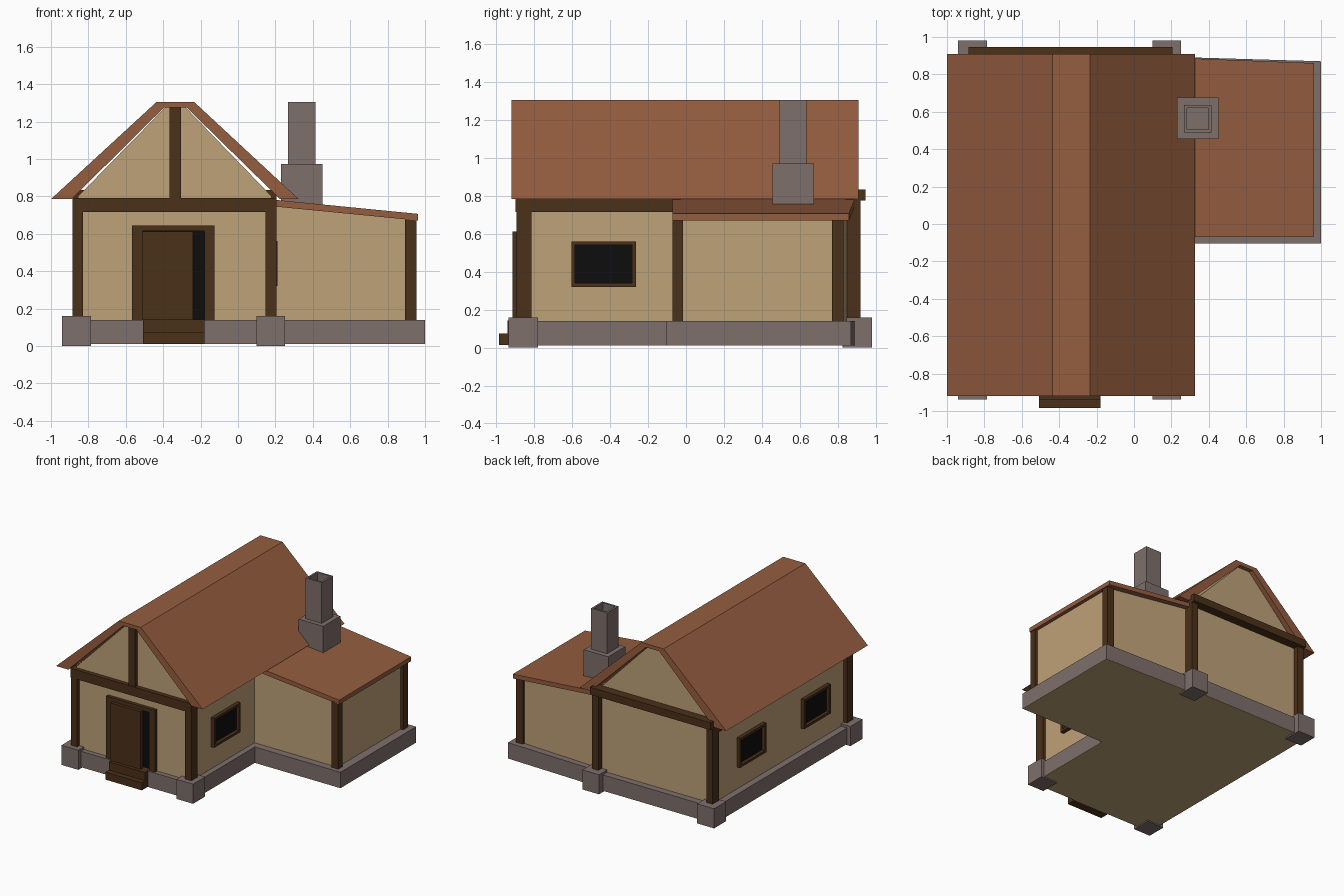
import bpy, bmesh
from mathutils import Vector

if "Cube" in bpy.data.objects:
    bpy.data.objects.remove(bpy.data.objects["Cube"])


def material(name, rgb):
    m = bpy.data.materials.new(name)
    m.diffuse_color = (*rgb, 1)
    m.use_nodes = True
    m.node_tree.nodes["Principled BSDF"].inputs["Base Color"].default_value = m.diffuse_color
    return m


ROOF = material("roof_tile", (0.30, 0.11, 0.05))
WALL = material("plaster", (0.52, 0.36, 0.19))
WOOD = material("dark_wood", (0.07, 0.03, 0.01))
STONE = material("stone", (0.21, 0.16, 0.15))
DARK = material("dark_opening", (0.004, 0.004, 0.004))


def finish(name, bm, mat):
    bmesh.ops.recalc_face_normals(bm, faces=bm.faces)
    me = bpy.data.meshes.new(name)
    bm.to_mesh(me)
    bm.free()
    me.materials.append(mat)
    ob = bpy.data.objects.new(name, me)
    bpy.context.collection.objects.link(ob)
    return ob


def prism(name, points, direction, mat):
    """Extrude a flat 3D outline along a direction."""
    bm = bmesh.new()
    face = bm.faces.new([bm.verts.new(p) for p in points])
    ext = bmesh.ops.extrude_face_region(bm, geom=[face])["geom"]
    moved = [v for v in ext if isinstance(v, bmesh.types.BMVert)]
    bmesh.ops.translate(bm, verts=moved, vec=Vector(direction))
    # extrude_face_region may drop the start cap, so restore it if needed
    bmesh.ops.holes_fill(bm, edges=[e for e in bm.edges if e.is_boundary])
    return finish(name, bm, mat)


def along_y(name, profile, y0, y1, mat):
    return prism(name, [(x, y0, z) for x, z in profile], (0, y1 - y0, 0), mat)


def along_z(name, outline, z0, z1, mat):
    return prism(name, [(x, y, z0) for x, y in outline], (0, 0, z1 - z0), mat)


def box(name, x, y, z, mat):
    return along_z(name, [(x[0], y[0]), (x[1], y[0]), (x[1], y[1]), (x[0], y[1])],
                   z[0], z[1], mat)


# Stone base, underside and corner stones
base = [(-0.91, -0.905), (0.225, -0.905), (0.225, -0.105), (1.0, -0.105),
        (1.0, 0.87), (0.225, 0.893), (0.225, 0.93), (-0.91, 0.93)]
along_z("stone_base", base, 0.013, 0.14, STONE)
along_z("floor_underside", base, 0.01, 0.013, WALL)
for side, x in (("left", (-0.94, -0.787)), ("right", (0.10, 0.25))):
    for end, y in (("front", (-0.937, -0.78)), ("back", (0.825, 0.98))):
        box(f"corner_stone_{end}_{side}", x, y, (0, 0.16), STONE)

# Plaster bodies of the main house and the side room
along_y("main_walls", [(-0.855, 0.1), (0.18, 0.1), (0.18, 0.80), (-0.28, 1.275),
                       (-0.39, 1.275), (-0.855, 0.80)], -0.865, 0.875, WALL)
side_walls = along_z("side_room_walls", [(0.17, -0.045), (0.93, -0.045), (0.93, 0.81),
                                         (0.17, 0.85)], 0.1, 0.76, WALL)
for v in side_walls.data.vertices:
    if v.co.z > 0.5 and v.co.x > 0.5:
        v.co.z = 0.68

# Roofs
along_y("main_roof", [(-1, 0.785), (-0.435, 1.305), (-0.235, 1.305), (0.325, 0.785),
                      (0.225, 0.785), (-0.275, 1.275), (-0.395, 1.275), (-0.89, 0.785)],
        -0.92, 0.91, ROOF)
side_roof = along_z("side_room_roof", [(0.19, -0.07), (0.963, -0.07), (0.963, 0.86),
                                       (0.19, 0.89)], 0, 0.036, ROOF)
for v in side_roof.data.vertices:
    v.co.z += 0.746 - (v.co.x - 0.19) * 0.098

# Timber posts
for side, x in (("left", (-0.885, -0.828)), ("right", (0.148, 0.206))):
    box(f"post_front_{side}", x, (-0.895, -0.815), (0.14, 0.79), WOOD)
    box(f"post_back_{side}", x, (0.84, 0.92), (0.14, 0.79), WOOD)
for end, y in (("front", (-0.07, -0.015)), ("back", (0.77, 0.83))):
    box(f"side_room_post_{end}", (0.893, 0.955), y, (0.14, 0.685), WOOD)

# Timber beams
box("front_beam", (-0.885, 0.206), (-0.9, -0.82), (0.715, 0.79), WOOD)
box("back_beam", (-0.885, 0.206), (0.86, 0.947), (0.775, 0.835), WOOD)
box("king_post", (-0.365, -0.305), (-0.895, -0.84), (0.785, 1.28), WOOD)
box("side_beam_right", (0.15, 0.203), (-0.85, -0.03), (0.715, 0.79), WOOD)
box("side_beam_left", (-0.882, -0.83), (-0.85, 0.87), (0.715, 0.79), WOOD)

# Door: frame, dark gap, leaf slid ajar, steps
along_y("door_frame", [(-0.567, 0.14), (-0.567, 0.645), (-0.125, 0.645), (-0.125, 0.14),
                       (-0.18, 0.14), (-0.18, 0.615), (-0.51, 0.615), (-0.51, 0.14)],
        -0.893, -0.85, WOOD)
box("door_gap", (-0.51, -0.18), (-0.868, -0.86), (0.14, 0.615), DARK)
box("door_leaf", (-0.51, -0.24), (-0.915, -0.885), (0.14, 0.613), WOOD)
box("lower_step", (-0.507, -0.18), (-0.985, -0.88), (0.013, 0.075), WOOD)
box("upper_step", (-0.507, -0.18), (-0.942, -0.88), (0.075, 0.142), WOOD)


# Windows: a frame of four bars around a recessed dark pane
def window(name, wall_x, out, y0, y1):
    z0, z1, w = 0.32, 0.56, 0.02
    x = sorted((wall_x - out * 0.01, wall_x + out * 0.03))
    pane = sorted((wall_x - out * 0.01, wall_x + out * 0.004))
    box(name + "_pane", pane, (y0 + w, y1 - w), (z0 + w, z1 - w), DARK)
    box(name + "_sill", x, (y0, y1), (z0, z0 + w), WOOD)
    box(name + "_head", x, (y0, y1), (z1 - w, z1), WOOD)
    box(name + "_jamb_a", x, (y0, y0 + w), (z0 + w, z1 - w), WOOD)
    box(name + "_jamb_b", x, (y1 - w, y1), (z0 + w, z1 - w), WOOD)


window("window_right", 0.18, 1, -0.605, -0.265)
window("window_left_front", -0.855, -1, -0.605, -0.265)
window("window_left_back", -0.855, -1, 0.225, 0.565)

# Chimney: wide base and a hollow stack
box("chimney_base", (0.23, 0.452), (0.455, 0.675), (0.755, 0.972), STONE)
bm = bmesh.new()
bmesh.ops.create_cube(bm, size=1)
for v in bm.verts:
    v.co = (0.341 + v.co.x * 0.145, 0.563 + v.co.y * 0.145, 1.1375 + v.co.z * 0.335)
bm.faces.ensure_lookup_table()
top = max(bm.faces, key=lambda f: f.calc_center_median().z)
bmesh.ops.inset_region(bm, faces=[top], thickness=0.022)
ext = bmesh.ops.extrude_face_region(bm, geom=[top])["geom"]
bmesh.ops.translate(bm, verts=[v for v in ext if isinstance(v, bmesh.types.BMVert)],
                    vec=(0, 0, -0.2))
if top.is_valid and top.calc_center_median().z > 1.2:
    bmesh.ops.delete(bm, geom=[top], context='FACES_ONLY')
finish("chimney_stack", bm, STONE)
